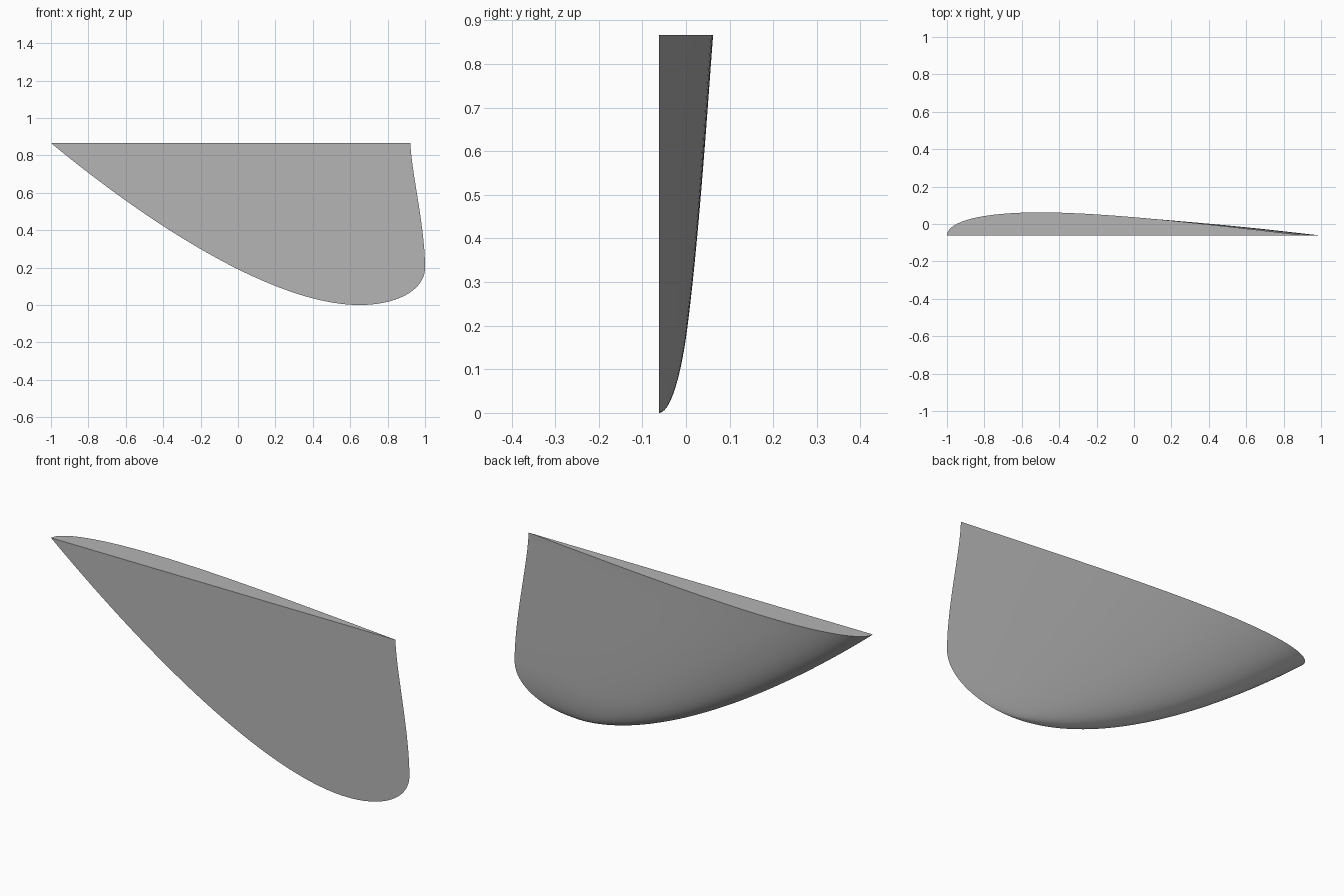
import bpy, bmesh
from mathutils import Vector
from mathutils.geometry import interpolate_bezier

if "Cube" in bpy.data.objects:
    bpy.data.objects.remove(bpy.data.objects["Cube"])

H, THICK, ROOT = 0.866, 0.124, 1.92
ROWS = 56


def bez(*pts, n=80):
    return [p.to_2d() for p in interpolate_bezier(*[Vector((a, b, 0)) for a, b in pts], n)]


def x_at(curve, z):
    # x of an outline curve (rising in z) at height z
    for a, b in zip(curve, curve[1:]):
        if z <= b.y:
            return a.x + (b.x - a.x) * (z - a.y) / max(b.y - a.y, 1e-9)
    return curve[-1].x


# Fin outline, both edges running from the tip up to the base
leading = bez((0.65, 0), (0.2, 0), (-0.46, 0.42), (-1, H))
trailing = (bez((0.65, 0), (0.85, 0), (1, 0.08), (1, 0.2))
            + bez((1, 0.2), (1, 0.42), (0.925, 0.72), (0.922, H))[1:])

# Foil section: blunt nose, long taper, flat inside
foil = (bez((0, 0), (0, 0.55), (0.08, 1), (0.26, 1), n=18)
        + bez((0.26, 1), (0.45, 1), (0.75, 0.45), (1, 0), n=22)[1:])

bm = bmesh.new()
tip = bm.verts.new((0.65, -THICK / 2, 0))
rows = []
for i in range(1, ROWS + 1):
    z = H * (i / ROWS) ** 2
    x0, x1 = x_at(leading, z), x_at(trailing, z)
    c = x1 - x0
    rows.append([bm.verts.new((x0 + c * p.x, -THICK / 2 + THICK * c / ROOT * p.y, z))
                 for p in foil])

# Curved outer side
for a, b in zip(rows, rows[1:]):
    for j in range(len(foil) - 1):
        bm.faces.new((a[j], a[j + 1], b[j + 1], b[j]))
for j in range(len(foil) - 1):
    bm.faces.new((tip, rows[0][j + 1], rows[0][j]))

# Flat inner side and flat base
for a, b in zip(rows, rows[1:]):
    bm.faces.new((a[0], b[0], b[-1], a[-1]))
bm.faces.new((tip, rows[0][0], rows[0][-1]))
bm.faces.new(rows[-1])
bmesh.ops.recalc_face_normals(bm, faces=bm.faces)

mesh = bpy.data.meshes.new("side_fin")
bm.to_mesh(mesh)
bm.free()

# Dark grey finish
grey = bpy.data.materials.new("dark_grey")
grey.diffuse_color = (0.46, 0.46, 0.46, 1)
grey.use_nodes = True
grey.node_tree.nodes["Principled BSDF"].inputs["Base Color"].default_value = grey.diffuse_color
mesh.materials.append(grey)

fin = bpy.data.objects.new("side_fin", mesh)
bpy.context.collection.objects.link(fin)
bpy.context.view_layer.objects.active = fin
fin.select_set(True)
bpy.ops.object.shade_smooth_by_angle(angle=0.6)
